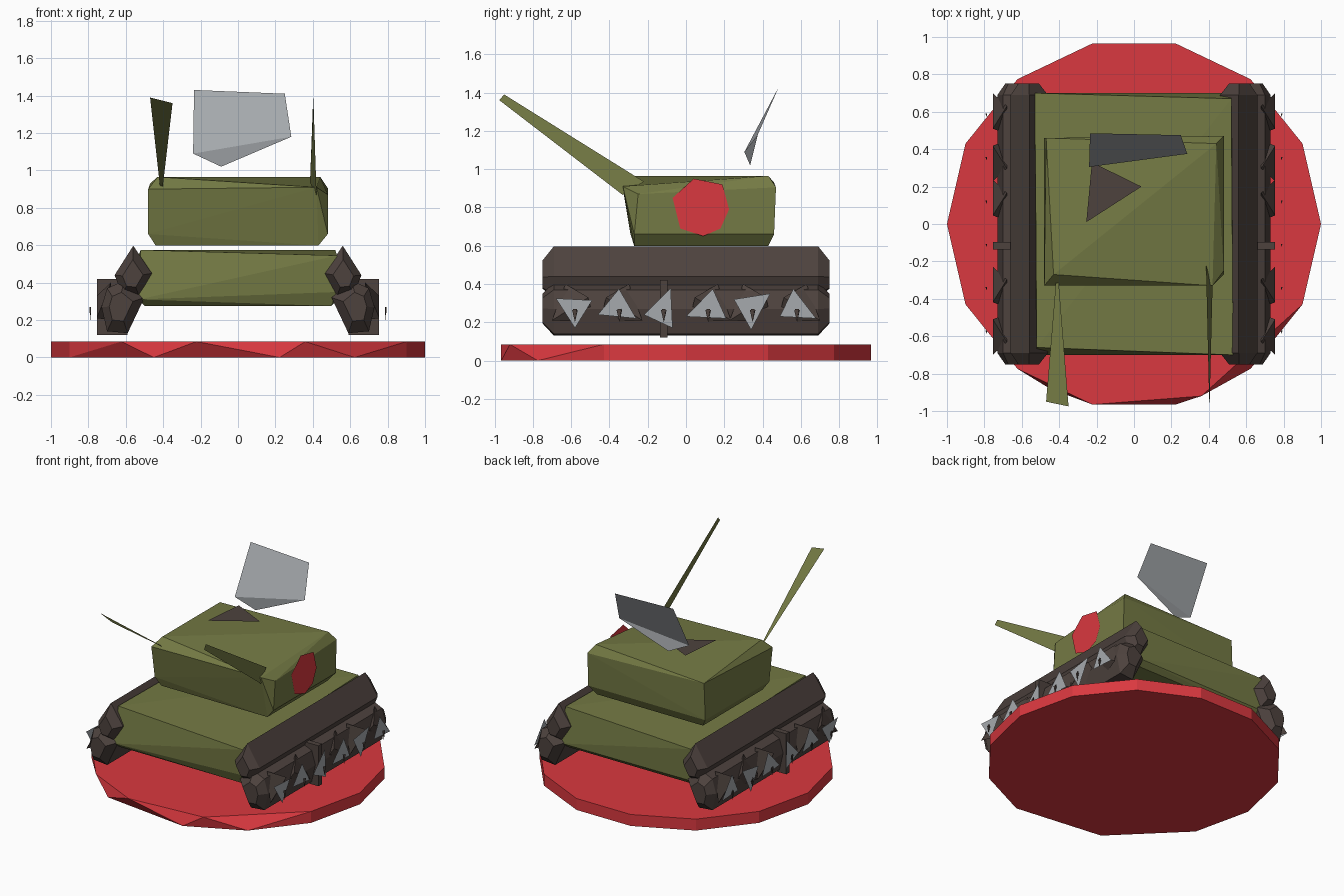
import bpy, bmesh, math
from mathutils import Vector

old = bpy.data.objects.get("Cube")
if old:
    bpy.data.objects.remove(old, do_unlink=True)


def material(name, rgb):
    m = bpy.data.materials.new(name)
    m.use_nodes = True
    m.diffuse_color = (*rgb, 1)
    m.node_tree.nodes["Principled BSDF"].inputs["Base Color"].default_value = (*rgb, 1)
    return m


olive = material("olive green", (0.175, 0.195, 0.058))
red = material("red", (0.70, 0.04, 0.05))
brown = material("dark brown", (0.075, 0.055, 0.048))
grey = material("light grey", (0.38, 0.40, 0.42))


def finish(bm, name, mat, mirrored=False):
    me = bpy.data.meshes.new(name)
    bm.to_mesh(me)
    bm.free()
    me.materials.append(mat)
    ob = bpy.data.objects.new(name, me)
    bpy.context.collection.objects.link(ob)
    if mirrored:
        ob.modifiers.new("Mirror", "MIRROR").use_clip = False
        ob.modifiers["Mirror"].use_mirror_merge = False
    return ob


def add_hull(bm, points):
    """Closed convex block around the points."""
    verts = [bm.verts.new(p) for p in points]
    res = bmesh.ops.convex_hull(bm, input=verts)
    spare = {v for v in res["geom_interior"] + res["geom_unused"]
             if isinstance(v, bmesh.types.BMVert)}
    bmesh.ops.delete(bm, geom=list(spare), context="VERTS")
    bmesh.ops.recalc_face_normals(bm, faces=bm.faces[:])


def add_sheet(bm, points, facing):
    """Single flat face turned toward the facing direction."""
    f = bm.faces.new([bm.verts.new(p) for p in points])
    f.normal_update()
    if f.normal.dot(Vector(facing)) < 0:
        f.normal_flip()


def hull(name, mat, points):
    bm = bmesh.new()
    add_hull(bm, points)
    return finish(bm, name, mat)


def sheet(name, mat, points, facing):
    bm = bmesh.new()
    add_sheet(bm, points, facing)
    return finish(bm, name, mat)


# Round base with a few merged rim corners
ring = [(math.cos(math.tau * i / 14), 0.99 * math.sin(math.tau * i / 14)) for i in range(14)]
upper = [p for i, p in enumerate(ring) if i not in (11, 12)] + [(0.36, -0.92)]
lower = [p for i, p in enumerate(ring) if i not in (9, 10)] + [(-0.45, -0.88)]
hull("base", red, [(x, y, 0.085) for x, y in upper] + [(x, y, 0) for x, y in lower])

# Hull body
hull("hull_body", olive, [
    (-0.52, -0.66, 0.575), (0.53, -0.70, 0.545), (0.52, 0.67, 0.575), (-0.53, 0.70, 0.55),
    (-0.53, -0.70, 0.31), (0.53, -0.69, 0.35), (0.53, 0.70, 0.31), (-0.53, 0.69, 0.31),
    (-0.50, -0.66, 0.275), (0.50, -0.66, 0.275), (0.50, 0.66, 0.275), (-0.50, 0.66, 0.275)])

# Turret
hull("turret", olive, [
    (-0.43, -0.27, 0.965), (0.44, 0.43, 0.965), (-0.47, 0.46, 0.93), (0.42, -0.33, 0.91),
    (-0.48, -0.33, 0.90), (0.48, 0.47, 0.905), (0.48, -0.25, 0.87),
    (-0.48, -0.29, 0.66), (0.48, -0.27, 0.66), (0.48, 0.46, 0.66), (-0.48, 0.46, 0.66),
    (-0.44, -0.27, 0.598), (0.43, -0.27, 0.598), (0.43, 0.43, 0.598), (-0.44, 0.43, 0.598)])

# Round badge on the turret's left side
sheet("turret_badge", red, [
    (0.487, y, z) for y, z in [(-0.07, 0.85), (0.04, 0.95), (0.19, 0.92), (0.225, 0.79),
                               (0.18, 0.69), (0.09, 0.65), (-0.03, 0.69)]], (1, 0, 0))

# Raised gun blades
sheet("right_gun", olive, [(-0.47, -0.95, 1.39), (-0.35, -0.975, 1.36),
                           (-0.405, -0.28, 0.89), (-0.415, -0.28, 0.895)], (0, 0, 1))
sheet("left_gun", olive, [(0.385, -0.22, 0.935), (0.42, -0.33, 0.865),
                          (0.404, -0.975, 1.36), (0.402, -0.95, 1.39)], (1, 0, 0))

# Open hatch above the turret
sheet("hatch_floor", brown, [(-0.225, 0.33, 1.022), (0.04, 0.2, 1.022), (-0.255, 0.01, 1.022)],
      (0, 0, 1))
bm = bmesh.new()
add_sheet(bm, [(-0.235, 0.485, 1.43), (0.25, 0.475, 1.41), (0.285, 0.375, 1.18),
               (-0.24, 0.305, 1.09)], (0, -1, 0))
add_sheet(bm, [(-0.24, 0.305, 1.09), (0.285, 0.375, 1.18), (-0.09, 0.335, 1.02)], (0, -1, 0))
finish(bm, "hatch_lid", grey)


# Tracks: two faceted bars per side, narrowing at the ends
def track_bar(name, section):
    cx = sum(p[0] for p in section) / len(section)
    cz = sum(p[1] for p in section) / len(section)
    pts = []
    for y, s in ((-0.75, 0.55), (-0.69, 1), (0.69, 1), (0.75, 0.55)):
        pts += [(cx + (x - cx) * s, y, cz + (z - cz) * s) for x, z in section]
    bm = bmesh.new()
    add_hull(bm, pts)
    finish(bm, name, brown, True)


track_bar("upper_track", [(0.56, 0.597), (0.46, 0.45), (0.53, 0.33), (0.62, 0.34), (0.66, 0.44)])
track_bar("lower_track", [(0.61, 0.41), (0.70, 0.37), (0.73, 0.27), (0.70, 0.14),
                          (0.59, 0.13), (0.50, 0.32)])

# Wheels: tilted brown shard, grey triangle and small hub for each
wheel_plates = [
    [(-0.68, 0.325), (-0.49, 0.315), (-0.58, 0.17)],
    [(-0.35, 0.375), (-0.46, 0.24), (-0.26, 0.22)],
    [(-0.22, 0.24), (-0.08, 0.38), (-0.07, 0.17)],
    [(0.14, 0.375), (0.0, 0.23), (0.21, 0.22)],
    [(0.25, 0.32), (0.44, 0.35), (0.34, 0.16)],
    [(0.56, 0.375), (0.49, 0.23), (0.68, 0.22)]]
shards, plates, hubs = bmesh.new(), bmesh.new(), bmesh.new()
for i, tri in enumerate(wheel_plates):
    y = -0.58 + 0.232 * i
    add_sheet(plates, [(0.77, a, b) for a, b in tri], (1, 0, 0))
    add_sheet(hubs, [(0.79, y - 0.015, 0.265), (0.79, y + 0.015, 0.265), (0.79, y, 0.2)], (1, 0, 0))
    add_hull(hubs, [(0.785, y - 0.01, 0.27), (0.795, y + 0.01, 0.27), (0.79, y, 0.2),
                    (0.785, y + 0.01, 0.25)])
    if i == 2:
        add_hull(shards, [(x, y + d, z) for d in (-0.02, 0.02)
                          for x, z in ((0.64, 0.42), (0.755, 0.42), (0.755, 0.12), (0.59, 0.12))])
    else:
        k = 1 if i % 2 else -1
        add_hull(shards, [(0.68, y - 0.1 * k, 0.20), (0.755, y + 0.12 * k, 0.21),
                          (0.755, y - 0.07 * k, 0.33), (0.68, y + 0.05 * k, 0.40)])
finish(shards, "wheel_shards", brown, True)
finish(plates, "wheel_plates", grey, True)
finish(hubs, "wheel_hubs", brown, True)
